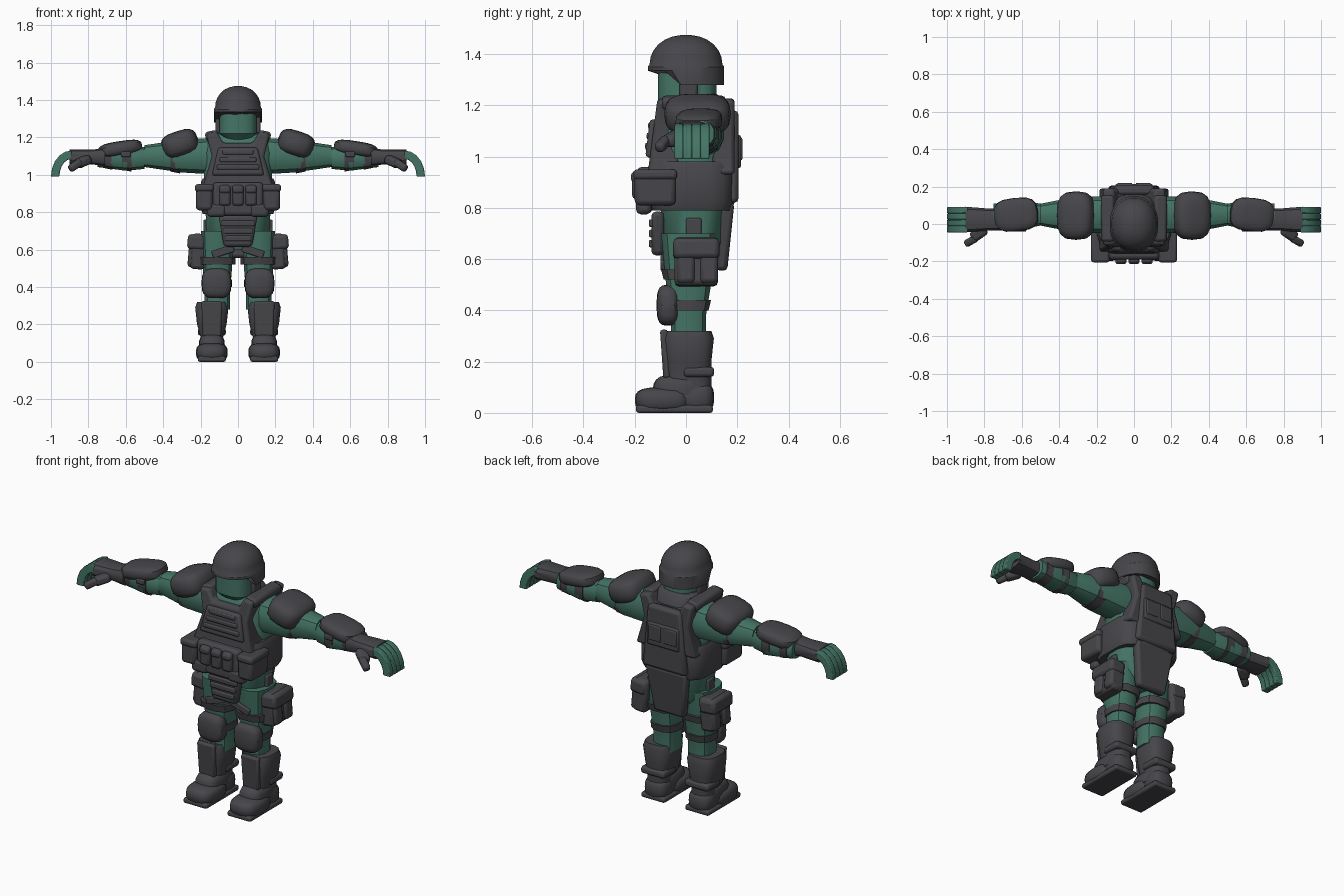
import bpy, bmesh, math
from mathutils import Matrix, Euler, Vector

cube = bpy.data.objects.get("Cube")
if cube:
    bpy.data.objects.remove(cube, do_unlink=True)


def material(name, rgb):
    made = bpy.data.materials.new(name)
    made.use_nodes = True
    made.diffuse_color = (*rgb, 1)
    made.node_tree.nodes["Principled BSDF"].inputs["Base Color"].default_value = (*rgb, 1)
    return made


GREY = material("dark_grey_gear", (.062, .06, .068))
GREEN = material("green_cloth", (.058, .175, .13))


def finish(name, bm, mat, bevel=0):
    """Make the object; anything wholly on the left side is mirrored to the right."""
    bmesh.ops.recalc_face_normals(bm, faces=bm.faces)
    one_sided = min(vert.co.x for vert in bm.verts) > 0
    mesh = bpy.data.meshes.new(name)
    bm.to_mesh(mesh)
    bm.free()
    mesh.materials.append(mat)
    part = bpy.data.objects.new(name, mesh)
    bpy.context.collection.objects.link(part)
    if bevel:
        mod = part.modifiers.new("bevel", "BEVEL")
        mod.width, mod.segments = bevel, 2
        mod.limit_method, mod.angle_limit = "ANGLE", math.radians(40)
    if one_sided:
        part.modifiers.new("mirror", "MIRROR")
    bpy.ops.object.select_all(action="DESELECT")
    bpy.context.view_layer.objects.active = part
    part.select_set(True)
    bpy.ops.object.shade_smooth_by_angle(angle=math.radians(35))
    return part


def soften(value, exponent):
    return math.copysign(abs(value) ** exponent, value)


def placed(at, tilt):
    return Matrix.Translation(at) @ Euler([math.radians(t) for t in tilt]).to_matrix().to_4x4()


def tube(name, axis, centre, rings, mat=GREY, sides=16, power=2.6):
    """Skin squared-off rings, each a position and two radii, along an axis."""
    bm = bmesh.new()
    loops = []
    for position, *radii in rings:
        loop = []
        for i in range(sides):
            angle = math.tau * (i + .5) / sides
            point = [c + r * soften(wave(angle), 2 / power)
                     for c, r, wave in zip(centre, radii, (math.cos, math.sin))]
            point.insert("xyz".index(axis), position)
            loop.append(bm.verts.new(point))
        loops.append(loop)
    for low, high in zip(loops, loops[1:]):
        for i in range(sides):
            bm.faces.new((low[i - 1], low[i], high[i], high[i - 1]))
    bm.faces.new(loops[0])
    bm.faces.new(loops[-1])
    return finish(name, bm, mat)


def pad(name, at, radii, tilt=(0, 0, 0)):
    """A rounded block, between a ball and a box."""
    bm = bmesh.new()
    bmesh.ops.create_uvsphere(bm, u_segments=16, v_segments=10, radius=1)
    for vert in bm.verts:
        vert.co = [r * soften(c, .65) for r, c in zip(radii, vert.co)]
    bm.transform(placed(at, tilt))
    return finish(name, bm, GREY)


def box(name, at, size, tilt=(0, 0, 0), top=1):
    """A bevelled box; top scales the width of its upper end."""
    bm = bmesh.new()
    bmesh.ops.create_cube(bm, size=1)
    for vert in bm.verts:
        if vert.co.z > 0:
            vert.co.x *= top
    bm.transform(placed(at, tilt) @ Matrix.Diagonal((*size, 1)))
    return finish(name, bm, GREY, bevel=min(.018, min(size) / 3))


def plate(name, outline, front, depth, mat=GREY, lean=0, bevel=.015):
    """Extrude an x-z outline backwards, leaning with height."""
    base = min(z for x, z in outline)
    bm = bmesh.new()
    face = bm.faces.new([bm.verts.new((x, front + lean * (z - base), z)) for x, z in outline])
    made = bmesh.ops.extrude_face_region(bm, geom=[face])["geom"]
    bmesh.ops.translate(bm, vec=Vector((0, depth, 0)),
                        verts=[g for g in made if isinstance(g, bmesh.types.BMVert)])
    return finish(name, bm, mat, bevel)


# Head and helmet with a lifted front brim
tube("head", "z", (0, -.01), [(1.19, .07, .07), (1.22, .1, .1), (1.38, .1, .1)], GREEN, power=3)
tube("neck", "z", (0, .04), [(1.1, .09, .08), (1.3, .09, .08)], GREEN)
dome = [(1.36 + .115 * math.sin(a), .123 * math.cos(a) ** .9, .143 * math.cos(a) ** .9)
        for a in (math.radians(step) for step in range(0, 90, 14))]
helmet = tube("helmet", "z", (0, 0), [(1.28, .13, .15), (1.35, .13, .15)] + dome,
              sides=28, power=2.2)
for vert in helmet.data.vertices:
    if vert.co.y < -.045 and vert.co.z < 1.3:
        vert.co.z += .055
box("helmet_strap", at=(.106, .01, 1.265), size=(.03, .07, .09))

# Cloth body
tube("torso", "z", (0, .03), [(.6, .1, .1), (.66, .17, .12), (.9, .18, .14), (1.12, .19, .13),
                              (1.19, .17, .11), (1.22, .12, .09)], GREEN)
tube("upper_arm", "x", (.05, 1.1), [(.13, .1, .1), (.3, .1, .09), (.5, .06, .06)], GREEN, sides=12)
tube("forearm", "x", (.05, 1.09), [(.5, .06, .06), (.6, .08, .07), (.75, .06, .05)], GREEN, sides=12)
tube("leg", "z", (.11, .01), [(.28, .07, .07), (.38, .07, .07), (.5, .08, .09), (.7, .09, .11)],
     GREEN, sides=12)

# Vest
half = [(.19, .93), (.14, 1.1), (.17, 1.22), (.11, 1.23), (.08, 1.17)]
vest = half + [(-x, z) for x, z in reversed(half)]
tube("vest_band", "z", (0, .02), [(.79, .19, .16), (.82, .2, .17), (.96, .2, .17), (.98, .19, .16)],
     power=4)
plate("vest_front", vest, front=-.15, depth=.12, lean=.13)
plate("vest_back", vest, front=.1, depth=.09)
box("chest_panel", at=(0, -.13, 1.07), size=(.28, .04, .15), tilt=(-7, 0, 0), top=.75)
for i in range(3):
    box(f"chest_ridge_{i}", at=(0, .006 * i - .145, 1.04 + .04 * i), size=(.23 - .03 * i, .03, .03))
box("back_plate", at=(0, .18, 1), size=(.28, .05, .36), top=.75)
box("back_panel", at=(0, .2, 1.02), size=(.2, .03, .13))
box("back_pocket", at=(.05, .21, 1.03), size=(.08, .02, .09))
box("shoulder_strap", at=(.14, .03, 1.21), size=(.07, .25, .05), tilt=(0, 12, 0))
tube("collar", "z", (0, .04), [(1.18, .13, .12), (1.23, .12, .1), (1.245, .1, .08)])

# Pouches round the waist, the outer ones mirrored
box("side_pouch", at=(.18, -.12, .88), size=(.09, .16, .14))
box("side_pouch_flap", at=(.18, -.12, .93), size=(.1, .17, .04))
box("pouch_base", at=(0, -.16, .87), size=(.27, .06, .18))
for x in (0, .07):
    box(f"magazine_pouch_at_{x}", at=(x, -.19, .89), size=(.06, .04, .11))
    box(f"magazine_flap_at_{x}", at=(x, -.19, .92), size=(.06, .05, .04))
box("lower_pouch", at=(.115, -.165, .81), size=(.1, .06, .07))

# Hanging flaps
box("groin_flap", at=(0, -.11, .7), size=(.15, .05, .17), top=1.4)
for i in range(3):
    box(f"groin_ridge_{i}", at=(0, -.135, .66 + .04 * i), size=(.14 + .02 * i, .02, .03))
box("tail_flap", at=(0, .15, .69), size=(.19, .05, .27), tilt=(-6, 0, 0), top=1.4)

# Thigh holsters and straps
lean_out = (0, -5, 0)
box("thigh_pouch", at=(.21, .04, .59), size=(.08, .17, .19), tilt=lean_out)
box("thigh_pouch_flap", at=(.22, .04, .64), size=(.1, .18, .08), tilt=lean_out)
for y in (0, .09):
    box(f"thigh_pocket_at_{y}", at=(.24, y, .58), size=(.05, .07, .15), tilt=lean_out)
box("holster_hanger", at=(.175, .03, .69), size=(.02, .06, .14))
box("front_strap", at=(.08, -.09, .59), size=(.12, .02, .04), tilt=(0, 18, 0))
for name, z, grip in (("thigh_strap", .52, .1), ("knee_strap", .4, .08)):
    tube(name, "z", (.11, .01), [(z, grip, grip), (z + .04, grip, grip + .01)], sides=12)
pad("knee_pad", at=(.115, -.07, .42), radii=(.08, .045, .08))

# Boots and shin guards
tube("shin_guard", "z", (.14, .01), [(.06, .07, .09), (.13, .06, .09), (.2, .08, .09),
                                     (.29, .09, .1), (.32, .08, .09)], power=3)
box("shin_plate", at=(.14, -.08, .23), size=(.1, .03, .19), tilt=(4, 0, 0), top=1.1)
box("shin_strap", at=(.14, .05, .16), size=(.15, .12, .04))
pad("boot_toe", at=(.14, -.09, .05), radii=(.085, .11, .05))
pad("boot_instep", at=(.14, -.03, .08), radii=(.07, .1, .07))
pad("boot_heel", at=(.14, .04, .06), radii=(.07, .07, .06))
box("boot_sole", at=(.14, -.045, .015), size=(.15, .3, .03))

# Shoulder pads and arm guards
pad("shoulder_pad", at=(.31, .045, 1.165), radii=(.1, .13, .07), tilt=(0, 18, 0))
pad("forearm_guard", at=(.63, .05, 1.14), radii=(.12, .09, .04), tilt=(0, 9, -6))
for name, x, grip in (("upper_arm_strap", .31, .09), ("elbow_strap", .57, .08), ("wrist_strap", .67, .07)):
    tube(name, "x", (.05, 1.095), [(x, grip, grip), (x + .05, grip, grip - .01)], sides=12)
box("forearm_buckle", at=(.6, -.03, 1.11), size=(.05, .02, .03))

# Gloves and fingers curled along a quarter turn
tube("glove", "x", (.024, 1.095), [(.71, .06, .05), (.78, .06, .04), (.9, .07, .04)], sides=12, power=3)
turns = [math.radians(angle) for angle in range(0, 91, 18)]
outer, inner = ([(.89 + (.11 - thick) * math.sin(a), .99 + (.14 - thick) * math.cos(a)) for a in turns]
                for thick in (0, .045))
for i in range(4):
    plate(f"finger_{i}", outer + inner[::-1], front=.034 * i - .045, depth=.034, mat=GREEN, bevel=.005)
box("thumb_base", at=(.83, -.05, 1.07), size=(.09, .06, .05), tilt=(0, 20, -35))
box("thumb_tip", at=(.87, -.09, 1.05), size=(.08, .04, .04), tilt=(0, 30, -30))
